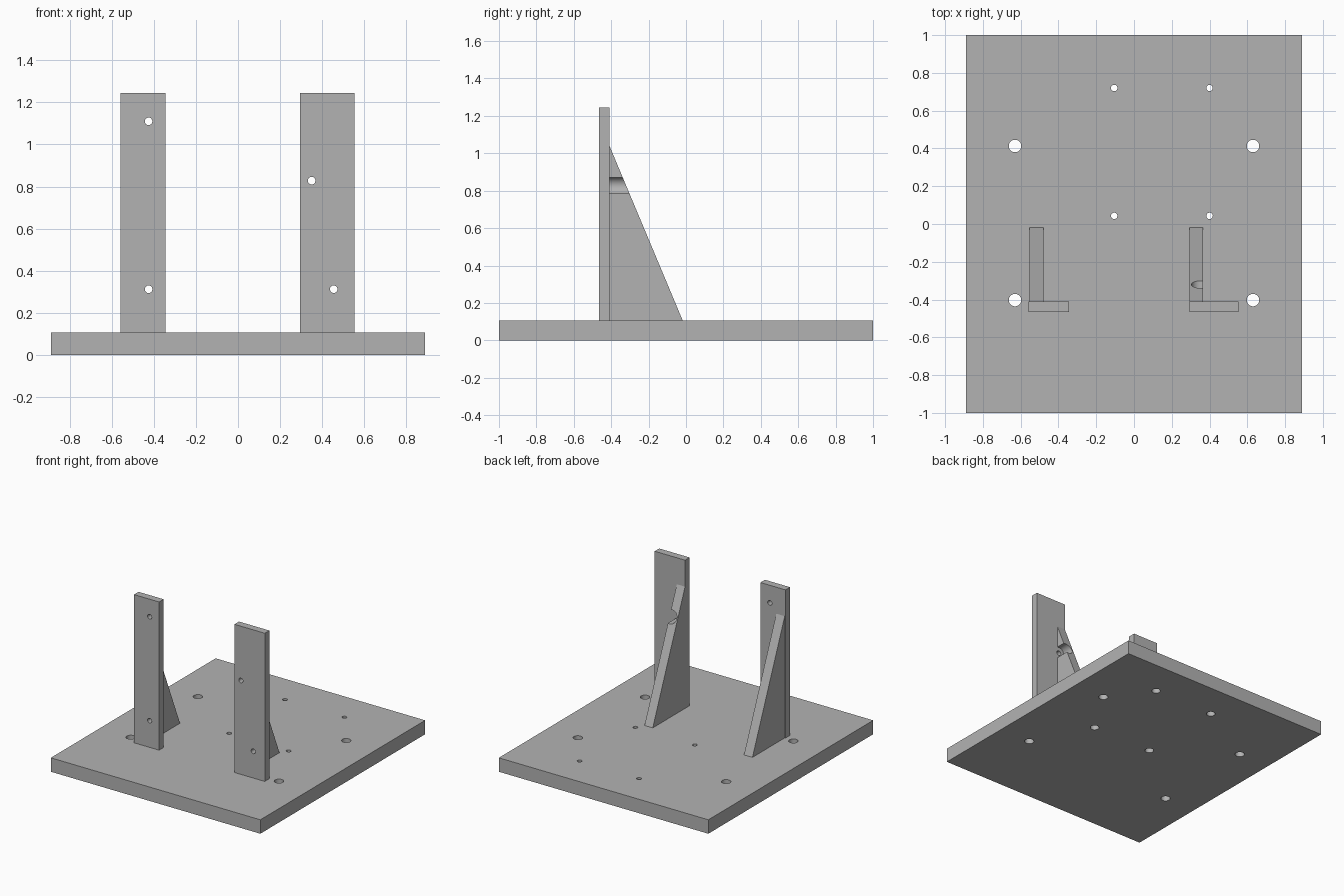
import bpy, bmesh, math
from mathutils import Matrix, Vector

if "Cube" in bpy.data.objects:
    bpy.data.objects.remove(bpy.data.objects["Cube"], do_unlink=True)

grey = bpy.data.materials.new("plain_grey")
grey.use_nodes = True
colour = (0.45, 0.45, 0.45, 1)
grey.diffuse_color = colour
grey.node_tree.nodes["Principled BSDF"].inputs["Base Color"].default_value = colour

PLATE_TOP = 0.107
POST_TOP = 1.245
POST_FRONT, POST_BACK = -0.465, -0.41


def add_object(name, bm):
    bmesh.ops.recalc_face_normals(bm, faces=bm.faces)
    mesh = bpy.data.meshes.new(name)
    bm.to_mesh(mesh)
    bm.free()
    mesh.materials.append(grey)
    obj = bpy.data.objects.new(name, mesh)
    bpy.context.collection.objects.link(obj)
    return obj


def side_prism(name, x0, x1, profile):
    """Extrude a (y, z) profile from x0 to x1."""
    bm = bmesh.new()
    face = bm.faces.new([bm.verts.new((x0, y, z)) for y, z in profile])
    ext = bmesh.ops.extrude_face_region(bm, geom=[face])
    verts = [v for v in ext["geom"] if isinstance(v, bmesh.types.BMVert)]
    bmesh.ops.translate(bm, verts=verts, vec=(x1 - x0, 0, 0))
    return add_object(name, bm)


def block(name, x0, x1, y0, y1, z0, z1):
    return side_prism(name, x0, x1, [(y0, z0), (y1, z0), (y1, z1), (y0, z1)])


def drill(obj, start, end, radius):
    """Cut a round hole along the line from start to end."""
    start, end = Vector(start), Vector(end)
    axis = end - start
    turn = Vector((0, 0, 1)).rotation_difference(axis).to_matrix().to_4x4()
    bm = bmesh.new()
    bmesh.ops.create_cone(bm, cap_ends=True, segments=32, radius1=radius,
                          radius2=radius, depth=axis.length,
                          matrix=Matrix.Translation((start + end) / 2) @ turn)
    cutter = add_object("drill_cutter", bm)
    cutter.hide_render = True
    mod = obj.modifiers.new("hole", "BOOLEAN")
    mod.operation = "DIFFERENCE"
    mod.solver = "EXACT"
    mod.object = cutter
    with bpy.context.temp_override(object=obj, active_object=obj):
        bpy.ops.object.modifier_apply(modifier=mod.name)
    bpy.data.objects.remove(cutter, do_unlink=True)


# Base plate with four wide holes and four counterbored narrow holes
plate = block("base_plate", -0.89, 0.89, -1, 1, 0, PLATE_TOP)
for x in (-0.63, 0.63):
    for y in (-0.403, 0.413):
        drill(plate, (x, y, -0.1), (x, y, 0.3), 0.033)
for x in (-0.105, 0.4):
    for y in (0.043, 0.72):
        drill(plate, (x, y, -0.1), (x, y, 0.3), 0.017)
        drill(plate, (x, y, -0.1), (x, y, 0.06), 0.031)

# Upright posts with screw holes, each braced by a triangular gusset
uprights = {
    "right": (-0.558, -0.345, -0.552, -0.48, [(-0.425, 1.11), (-0.425, 0.312)]),
    "left": (0.295, 0.553, 0.295, 0.365, [(0.35, 0.828), (0.455, 0.312)]),
}
parts = [plate]
for side, (x0, x1, g0, g1, holes) in uprights.items():
    post = block(side + "_post", x0, x1, POST_FRONT, POST_BACK, PLATE_TOP, POST_TOP)
    for x, z in holes:
        drill(post, (x, -0.6, z), (x, -0.3, z), 0.018)
    gusset = side_prism(side + "_gusset", g0, g1,
                        [(POST_BACK, PLATE_TOP), (-0.018, PLATE_TOP), (POST_BACK, 1.042)])
    parts += [post, gusset]

# Clearance bore through the left gusset, behind its upper screw hole
drill(bpy.data.objects["left_gusset"], (0.35, -0.5, 0.828), (0.35, 0, 0.828), 0.046)

# Smooth hole walls, sharp edges elsewhere
bpy.ops.object.select_all(action="DESELECT")
for obj in parts:
    obj.select_set(True)
bpy.context.view_layer.objects.active = plate
bpy.ops.object.shade_smooth_by_angle(angle=math.radians(30))
